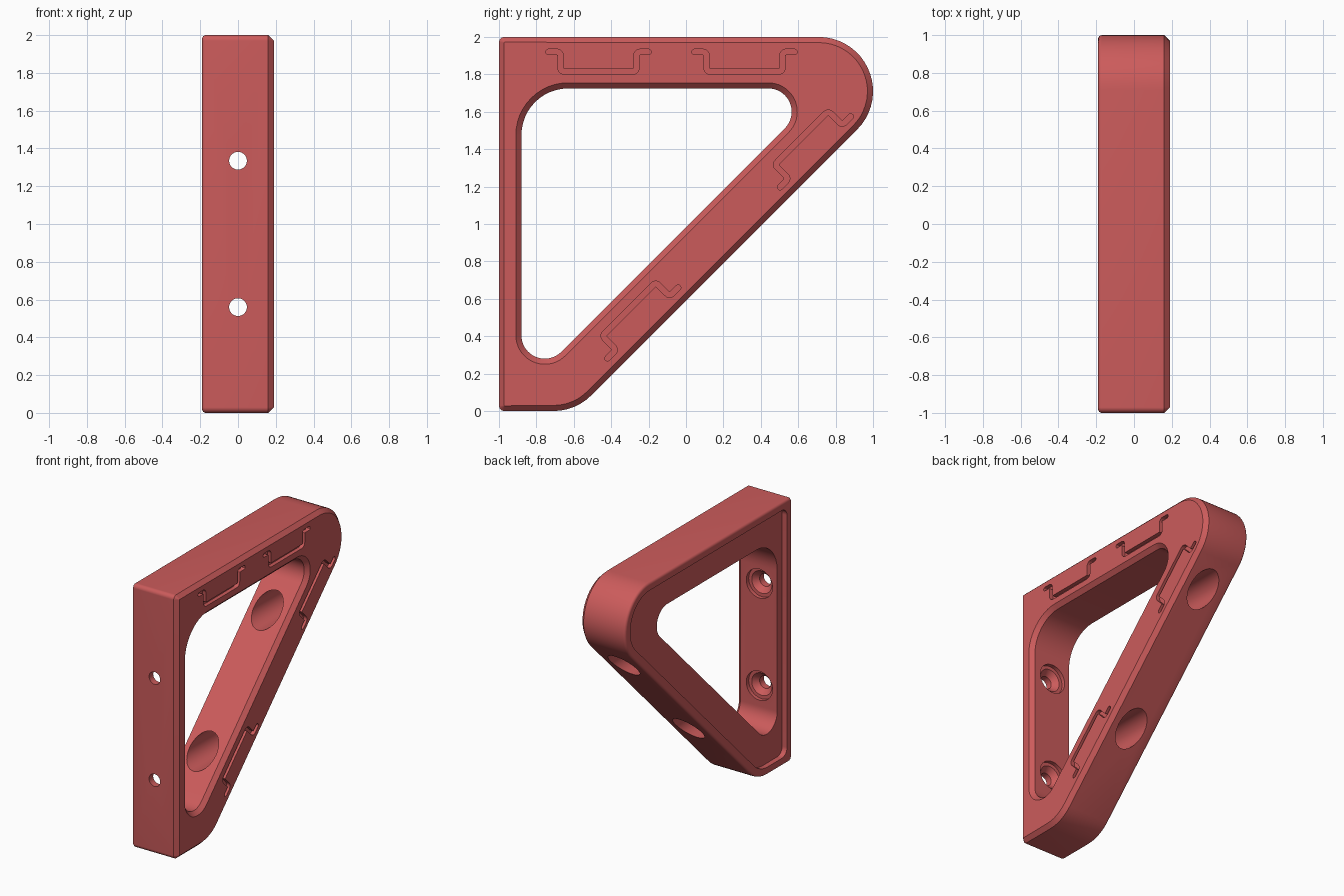
import bpy, bmesh, math
from mathutils import Vector

if "Cube" in bpy.data.objects:
    bpy.data.objects.remove(bpy.data.objects["Cube"])


def loft(name, rings):
    """Closed solid skinned through rings that share a point count."""
    bm = bmesh.new()
    loops = [[bm.verts.new(p) for p in ring] for ring in rings]
    n = len(loops[0])
    for a, b in zip(loops, loops[1:]):
        for i in range(n):
            j = (i + 1) % n
            bm.faces.new((a[i], a[j], b[j], b[i]))
    bm.faces.new(loops[0])
    bm.faces.new(loops[-1])
    bmesh.ops.recalc_face_normals(bm, faces=bm.faces)
    mesh = bpy.data.meshes.new(name)
    bm.to_mesh(mesh)
    bm.free()
    obj = bpy.data.objects.new(name, mesh)
    bpy.context.collection.objects.link(obj)
    return obj


def outline(corners, x, offset=0.0):
    """Rounded profile in the YZ plane; offset grows (+) or shrinks (-) it."""
    pts = []
    for cy, cz, r, a0, a1 in corners:
        r = max(r + offset, 0.002)
        steps = max(6, int((a1 - a0) / 7))
        for i in range(steps + 1):
            a = math.radians(a0 + (a1 - a0) * i / steps)
            pts.append((x, cy + r * math.cos(a), cz + r * math.sin(a)))
    return pts


def cut(target, cutter):
    mod = target.modifiers.new("cut", "BOOLEAN")
    mod.operation = "DIFFERENCE"
    mod.solver = "EXACT"
    mod.object = cutter
    bpy.context.view_layer.objects.active = target
    bpy.ops.object.modifier_apply(modifier=mod.name)
    bpy.data.objects.remove(cutter)


# Corner arcs: centre y, centre z, radius, start angle, end angle
OUTER = [(-0.97, 0.03, 0.03, 180, 270), (-0.71, 0.29, 0.29, 270, 315),
         (0.71, 1.71, 0.29, -45, 90), (-0.97, 1.97, 0.03, 90, 180)]
WINDOW = [(-0.755, 0.405, 0.125, 180, 315), (0.44, 1.6, 0.125, -45, 90),
          (-0.63, 1.475, 0.25, 90, 180)]
RECESS = [(-0.88, 0.12, 0.06, 180, 270), (-0.71, 0.29, 0.23, 270, 315),
          (0.71, 1.71, 0.23, -45, 90), (-0.88, 1.88, 0.06, 90, 180)]

# Bracket body: small round on the left edge, chamfer on the right edge
F = 0.02
rings = []
for i in range(5):
    a = math.radians(90 * i / 4)
    rings.append(outline(OUTER, -0.19 + F * (1 - math.sin(a)), -F * (1 - math.cos(a))))
rings.reverse()
rings = rings[::-1] if rings[0][0][0] > rings[-1][0][0] else rings
rings += [outline(OUTER, 0.16), outline(OUTER, 0.19, -0.03)]
bracket = loft("bracket", rings)

# Triangular window with a chamfered right rim
cut(bracket, loft("window_cutter", [outline(WINDOW, -0.3), outline(WINDOW, 0.16),
                                    outline(WINDOW, 0.22, 0.06)]))

# Shallow recess on the left side, leaving a thin lip
cut(bracket, loft("recess_cutter", [outline(RECESS, -0.3), outline(RECESS, -0.15)]))

# Countersunk screw holes, continued as tool access through the diagonal
SCREW = [(-1.1, 0.047), (-0.95, 0.047), (-0.91, 0.085), (-0.909, 0.11), (1.1, 0.11)]
for z in (0.56, 1.335):
    circles = [[(r * math.cos(math.tau * i / 40), y, z + r * math.sin(math.tau * i / 40))
                for i in range(40)] for y, r in SCREW]
    cut(bracket, loft("screw_cutter", circles))


# Hooked channel grooves in the right face
PATH = [Vector(p) for p in ((-0.267, 0.105), (-0.2025, 0.105), (-0.2025, 0),
                            (0.2025, 0), (0.2025, 0.105), (0.267, 0.105))]


def stroke(path, w, bend):
    """Outline of a round-ended stroke along a path with rounded bends."""
    line = [path[0]]
    for p, c, n in zip(path, path[1:], path[2:]):
        d0, d1 = (p - c).normalized(), (n - c).normalized()
        centre = c + (d0 + d1) * bend
        for i in range(6):
            a = math.pi / 2 * i / 5
            line.append(centre - d1 * bend * math.cos(a) - d0 * bend * math.sin(a))
    line.append(path[-1])
    left, right = [], []
    for i, p in enumerate(line):
        t = (line[min(i + 1, len(line) - 1)] - line[max(i - 1, 0)]).normalized()
        nrm = Vector((-t.y, t.x)) * w
        left.append(p + nrm)
        right.append(p - nrm)

    def cap(p, start):
        return [p + w * Vector((math.cos(start - math.pi * i / 6),
                                math.sin(start - math.pi * i / 6))) for i in range(1, 6)]
    return left + cap(line[-1], math.pi / 2) + right[::-1] + cap(line[0], -math.pi / 2)


groove = stroke(PATH, 0.015, 0.02)
S = math.sqrt(0.5)
# Middle of the long run, direction along it, direction of the legs
for mid, along, leg in (((-0.4675, 1.815), (1, 0), (0, 1)),
                        ((0.3125, 1.815), (1, 0), (0, 1)),
                        ((0.6175, 1.46), (S, S), (S, -S)),
                        ((-0.305, 0.545), (S, S), (S, -S))):
    flat = [Vector(mid) + Vector(along) * p.x + Vector(leg) * p.y for p in groove]
    cut(bracket, loft("groove_cutter", [[(x, p.x, p.y) for p in flat] for x in (0.16, 0.25)]))

# Colour and shading
red = bpy.data.materials.new("soft red")
red.diffuse_color = (0.60, 0.105, 0.105, 1)
red.use_nodes = True
red.node_tree.nodes["Principled BSDF"].inputs["Base Color"].default_value = red.diffuse_color
bracket.data.materials.clear()
bracket.data.materials.append(red)
for f in bracket.data.polygons:
    f.material_index = 0
bpy.ops.object.select_all(action="DESELECT")
bracket.select_set(True)
bpy.context.view_layer.objects.active = bracket
bpy.ops.object.shade_smooth_by_angle(angle=math.radians(30))
